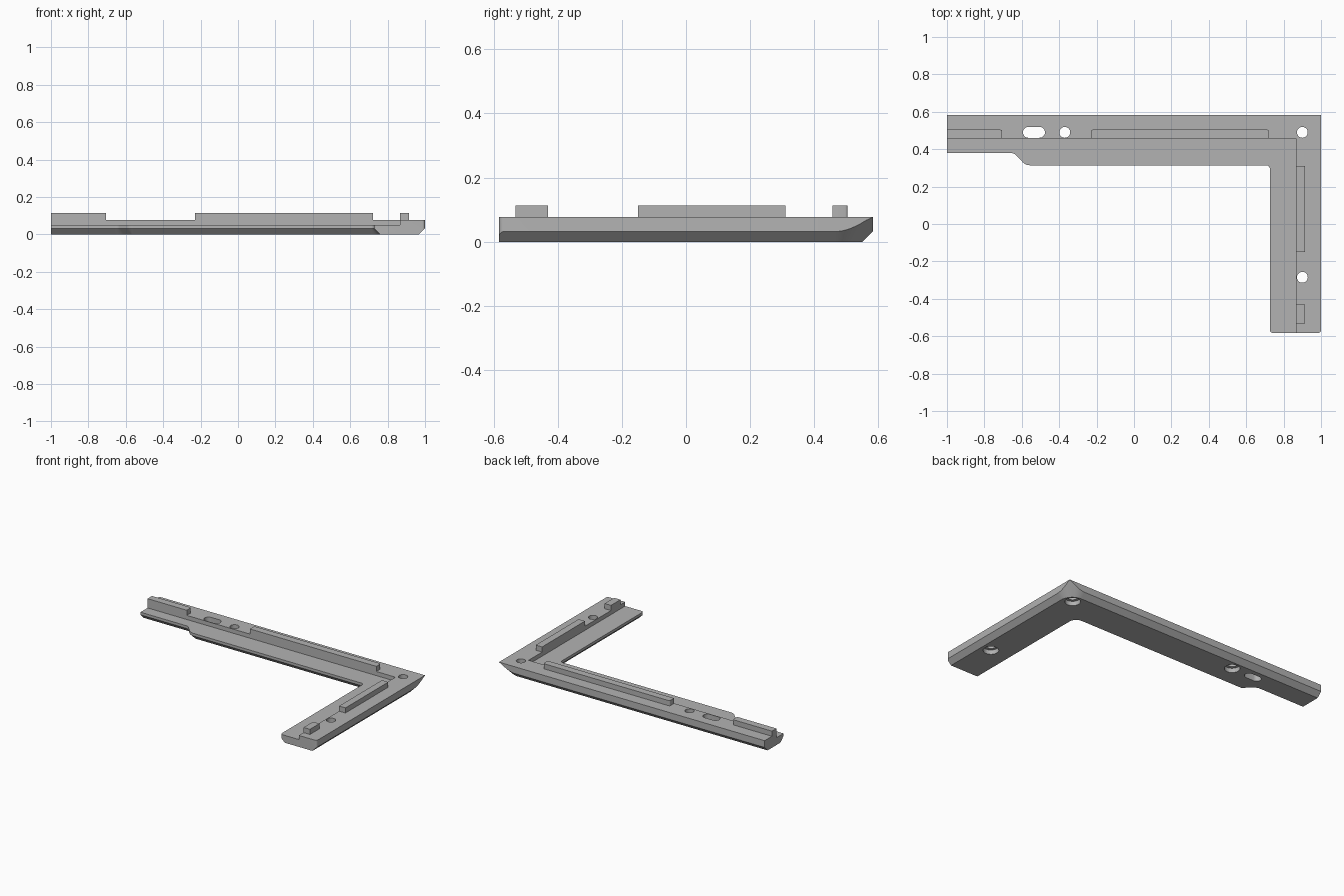
import bpy, bmesh
from math import sin, cos, pi, radians, hypot

cube = bpy.data.objects.get("Cube")
if cube:
    bpy.data.objects.remove(cube)

grey = bpy.data.materials.new("plain grey")
grey.use_nodes = True
colour = (0.45, 0.45, 0.45, 1)
grey.diffuse_color = colour
grey.node_tree.nodes["Principled BSDF"].inputs["Base Color"].default_value = colour

CH = 0.032                 # bottom chamfer
LEDGE, DECK, TOP = 0.05, 0.078, 0.113
W, D = 1.0, 0.5825         # half extents
INX, INY = 0.727, 0.314    # inner edges of the two arms


def loft(name, loops):
    """Closed solid skinned through counter-clockwise loops, bottom to top."""
    bm = bmesh.new()
    rings = [[bm.verts.new(p) for p in loop] for loop in loops]
    n = len(rings[0])
    for a, b in zip(rings, rings[1:]):
        for i in range(n):
            j = (i + 1) % n
            bm.faces.new((a[i], a[j], b[j], b[i]))
    bm.faces.new(rings[0][::-1])
    bm.faces.new(rings[-1])
    mesh = bpy.data.meshes.new(name)
    bm.to_mesh(mesh)
    bm.free()
    mesh.materials.append(grey)
    ob = bpy.data.objects.new(name, mesh)
    bpy.context.collection.objects.link(ob)
    return ob


def prism(name, pts, z0, z1):
    return loft(name, [[(x, y, z) for x, y in pts] for z in (z0, z1)])


def arc(cx, cy, r, a0, a1, n=6):
    angles = [radians(a0 + (a1 - a0) * i / n) for i in range(n + 1)]
    return [(cx + r * cos(a), cy + r * sin(a)) for a in angles]


def cut(body, cutter):
    cutter.hide_render = True
    mod = body.modifiers.new("cut", 'BOOLEAN')
    mod.operation, mod.solver, mod.object = 'DIFFERENCE', 'EXACT', cutter
    bpy.context.view_layer.objects.active = body
    bpy.ops.object.modifier_apply(modifier=mod.name)
    bpy.data.objects.remove(cutter)


# Outline of the bracket, as pairs of chamfer-top point and bottom point
mid, low = [], []


def edge(x, y, bx, by, z=CH):
    mid.append((x, y, z))
    low.append((bx, by, 0))


def bend(cx, cy, r, a0, a1, side):
    """Chamfered bend; side is 1 for an outer bend and -1 for an inner one."""
    for (x, y), (nx, ny) in zip(arc(cx, cy, side * r, a0, a1), arc(0, 0, CH, a0, a1)):
        edge(x, y, x - nx, y - ny)


# Inner side: narrow end, sloped step, inner corner
edge(-W, 0.38, -W, 0.38 + CH)
bend(-0.66, 0.34, 0.04, -90, -135, -1)
bend(-0.558, INY + 0.05, 0.05, -135, -90, 1)
bend(INX - 0.02, INY - 0.02, 0.02, -90, -180, -1)

# Squared end of the short arm, with small rounded corners
R = 0.015
for x, y in arc(INX + R, -D + R, R, 180, 270):
    edge(x, y, INX + CH, y, CH - (x - INX))
for x, y in arc(W - R, -D + R, R, 270, 360):
    edge(x, y, W - CH, y, CH - (W - x))

# Outer corner: a conical chamfer rises to the sharp tip
CR = 0.087
reach = CR + CH
cx, cy = W - reach, D - reach
for c, s in arc(0, 0, 1, 0, 90, 16):
    k = reach / max(c, s)
    edge(cx + k * c, cy + k * s, cx + CR * c, cy + CR * s, min(k - CR, DECK - 0.001))
edge(-W, D, -W, D - CH)

frame = loft("bracket_frame", [low, mid, [(x, y, DECK) for x, y, z in mid]])

# Lower ledge along the inner side
SX, SY = 0.866, 0.456
cut(frame, prism("ledge_cutter", [(-1.2, -0.8), (SX, -0.8), (SX, SY), (-1.2, SY)], LEDGE, 0.2))

# Counterbored screw holes
for x, y in ((-0.37, 0.49), (0.9, 0.49), (0.9, -0.285)):
    steps = ((0.048, -0.1), (0.048, 0.03), (0.029, 0.03), (0.029, 0.2))
    cut(frame, loft("hole_cutter", [[(px, py, z) for px, py in arc(x, y, r, 0, 348.75, 31)]
                                    for r, z in steps]))

# Slotted hole
slot = arc(-0.505, 0.49, 0.029, -90, 90, 12) + arc(-0.565, 0.49, 0.029, 90, 270, 12)
cut(frame, prism("slot_cutter", slot, -0.1, 0.2))


# Raised ribs, rounded on the corners away from the ledge
def rib(name, x0, x1, y0, y1, rounded):
    pts = []
    corners = ((x0, y0, 1, 1), (x1, y0, -1, 1), (x1, y1, -1, -1), (x0, y1, 1, -1))
    for i, (x, y, sx, sy) in enumerate(corners):
        r = 0.008
        pts += arc(x + sx * r, y + sy * r, r, 180 + 90 * i, 270 + 90 * i, 4) if i in rounded else [(x, y)]
    return prism(name, pts, DECK, TOP)


T = 0.048
ribs = [
    rib("long_arm_end_rib", -W, -0.705, SY, SY + T, (2,)),
    rib("long_arm_main_rib", -0.23, 0.722, SY, SY + T, (2, 3)),
    rib("short_arm_main_rib", SX, SX + T, -0.15, 0.31, ()),
    rib("short_arm_end_rib", SX, SX + T, -0.532, -0.43, ()),
]

# Smooth the curves, keep edges sharp
bpy.ops.object.select_all(action='DESELECT')
for ob in [frame] + ribs:
    ob.select_set(True)
bpy.context.view_layer.objects.active = frame
bpy.ops.object.shade_smooth_by_angle(angle=radians(28))
